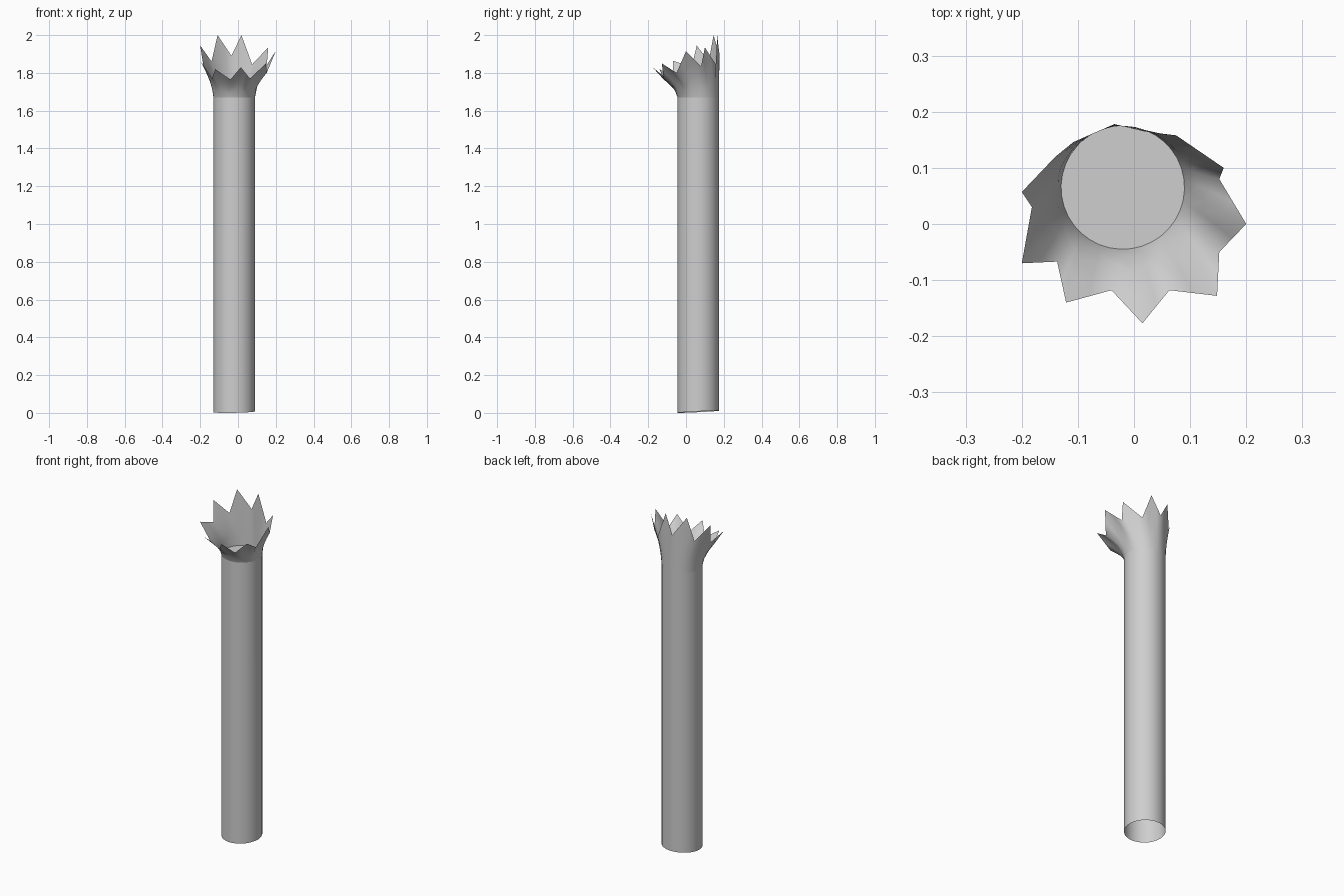
import bpy
from math import cos, sin, radians
from mathutils import Vector

cube = bpy.data.objects.get("Cube")
if cube:
    bpy.data.objects.remove(cube, do_unlink=True)

SIDES = 36
CENTRE = Vector((-0.02, 0.065, 0))
RADIUS = 0.11
SHOULDER = 1.67

grey = bpy.data.materials.new("light grey")
grey.use_nodes = True
colour = (0.62, 0.62, 0.62, 1)
grey.diffuse_color = colour
grey.node_tree.nodes["Principled BSDF"].inputs["Base Color"].default_value = colour


def add_mesh(name, verts, faces, smooth):
    mesh = bpy.data.meshes.new(name)
    mesh.from_pydata(verts, [], faces)
    mesh.materials.append(grey)
    for poly in mesh.polygons:
        poly.use_smooth = smooth
    mesh.update()
    obj = bpy.data.objects.new(name, mesh)
    bpy.context.collection.objects.link(obj)
    return obj


def circle(z):
    ring = []
    for i in range(SIDES):
        a = radians(278 + i * 360 / SIDES)
        ring.append(CENTRE + Vector((RADIUS * cos(a), RADIUS * sin(a), z)))
    return ring


def loft(name, rings):
    verts = [v for ring in rings for v in ring]
    faces = []
    for r in range(len(rings) - 1):
        for i in range(SIDES):
            j = (i + 1) % SIDES
            a, b = r * SIDES, (r + 1) * SIDES
            faces.append((a + i, a + j, b + j, b + i))
    return add_mesh(name, verts, faces, True)


# Long open tube with a slightly slanted foot
foot = circle(0)
for v in foot:
    v.z = 0.004 + 0.05 * (v.y + 0.045) + 0.02 * v.x
low = min(v.z for v in foot)
for v in foot:
    v.z -= low
shoulder = circle(SHOULDER)
loft("tube", [foot, shoulder])

# Floor closing the tube inside the crown
add_mesh("crown_floor", shoulder, [tuple(range(SIDES))], False)

# Jagged rim: tips and notches in turn, counter-clockwise from the front tip
rim_points = [Vector(p) for p in (
    (0.015, -0.177, 1.83), (0.063, -0.118, 1.77),
    (0.148, -0.128, 1.85), (0.152, -0.05, 1.80),
    (0.2, 0, 1.915), (0.152, 0.08, 1.835),
    (0.16, 0.1, 1.935), (0.075, 0.158, 1.845),
    (0.018, 0.165, 2), (-0.035, 0.178, 1.89),
    (-0.108, 0.146, 2), (-0.14, 0.12, 1.86),
    (-0.2, 0.057, 1.945), (-0.182, 0.03, 1.83),
    (-0.2, -0.07, 1.865), (-0.137, -0.067, 1.77),
    (-0.121, -0.14, 1.82), (-0.04, -0.118, 1.765))]
rim = []
for i, p in enumerate(rim_points):
    q = rim_points[(i + 1) % len(rim_points)]
    rim += [p, (p + q) / 2]

# Crown flaring from the shoulder to the rim in a curve
rings = []
for t in (0, 0.25, 0.5, 0.75, 1):
    ring = []
    for a, b in zip(shoulder, rim):
        v = a.lerp(b, t ** 1.6)
        v.z = a.z + (b.z - a.z) * t
        ring.append(v)
    rings.append(ring)
loft("crown", rings)
